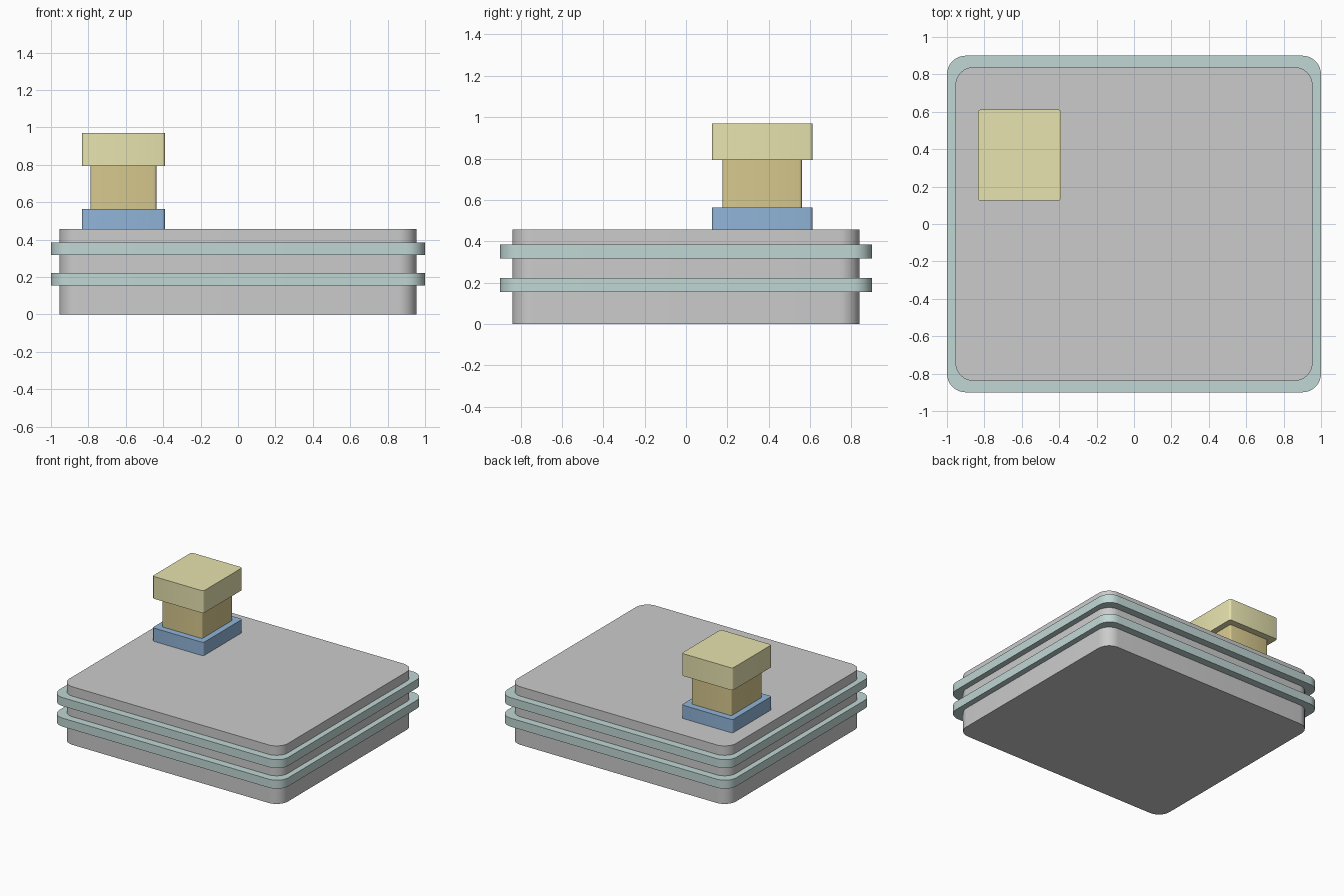
import bpy, bmesh, math

if "Cube" in bpy.data.objects:
    bpy.data.objects.remove(bpy.data.objects["Cube"])


def material(name, rgb):
    m = bpy.data.materials.new(name)
    m.diffuse_color = (*rgb, 1.0)
    m.use_nodes = True
    m.node_tree.nodes["Principled BSDF"].inputs["Base Color"].default_value = m.diffuse_color
    return m


def rounded_slab(name, x, y, z, radius, segments, mat=None):
    """Box spanning the x, y, z ranges with rounded vertical corners."""
    bm = bmesh.new()
    corners = [(x[1] - radius, y[1] - radius), (x[0] + radius, y[1] - radius),
               (x[0] + radius, y[0] + radius), (x[1] - radius, y[0] + radius)]
    outline = []
    for i, (cx, cy) in enumerate(corners):
        for s in range(segments + 1):
            a = math.pi / 2 * (i + s / segments)
            outline.append(bm.verts.new((cx + radius * math.cos(a), cy + radius * math.sin(a), z[0])))
    base = bm.faces.new(outline)
    top = bmesh.ops.extrude_face_region(bm, geom=[base], use_keep_orig=True)
    verts = [g for g in top["geom"] if isinstance(g, bmesh.types.BMVert)]
    bmesh.ops.translate(bm, verts=verts, vec=(0, 0, z[1] - z[0]))
    bmesh.ops.recalc_face_normals(bm, faces=bm.faces)
    mesh = bpy.data.meshes.new(name)
    bm.to_mesh(mesh)
    bm.free()
    obj = bpy.data.objects.new(name, mesh)
    bpy.context.collection.objects.link(obj)
    if mat:
        mesh.materials.append(mat)
    bpy.ops.object.select_all(action='DESELECT')
    obj.select_set(True)
    bpy.context.view_layer.objects.active = obj
    bpy.ops.object.shade_smooth_by_angle(angle=math.radians(35))
    return obj


teal = material("teal", (0.53, 0.68, 0.66))
blue = material("blue", (0.28, 0.46, 0.69))
brown = material("brown", (0.68, 0.58, 0.27))
yellow = material("yellow", (0.80, 0.77, 0.43))

# Main building block
rounded_slab("body", (-0.955, 0.955), (-0.84, 0.84), (0, 0.458), 0.1, 8)

# Projecting bands around the body
for name, z in (("lower_band", (0.155, 0.222)), ("upper_band", (0.317, 0.384))):
    rounded_slab(name, (-1, 1), (-0.9, 0.9), z, 0.1, 8, teal)

# Rooftop tower: foot, shaft and cap
foot_x, foot_y = (-0.835, -0.39), (0.125, 0.612)
rounded_slab("tower_foot", foot_x, foot_y, (0.458, 0.563), 0.015, 3, blue)
rounded_slab("tower_shaft", (-0.788, -0.437), (0.176, 0.56), (0.563, 0.794), 0.012, 3, brown)
rounded_slab("tower_cap", foot_x, foot_y, (0.794, 0.97), 0.015, 3, yellow)
